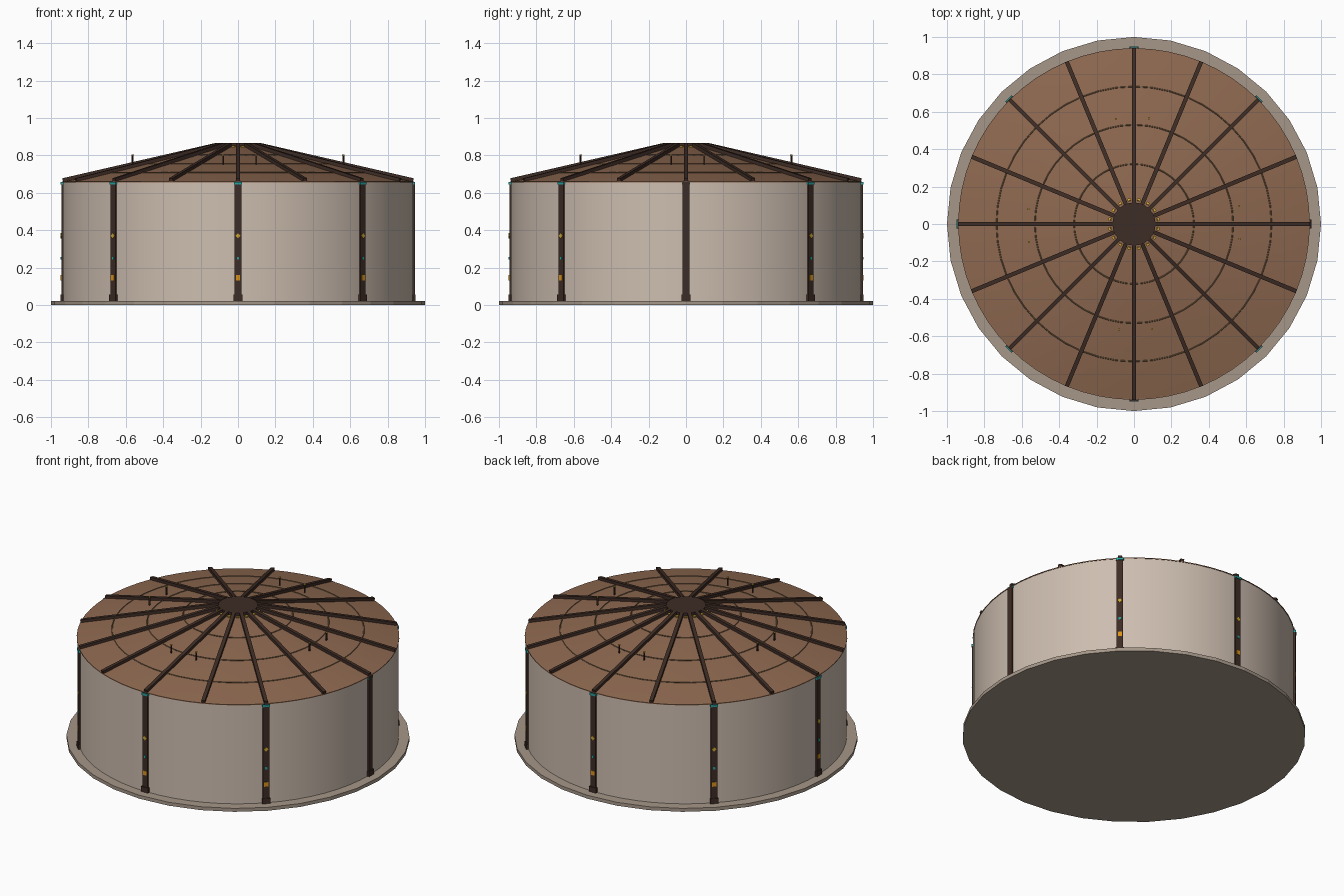
import bpy
import math
from mathutils import Matrix, Vector

cube = bpy.data.objects.get("Cube")
if cube:
    bpy.data.objects.remove(cube, do_unlink=True)


def material(name, rgb):
    m = bpy.data.materials.new(name)
    m.use_nodes = True
    colour = (*rgb, 1)
    m.diffuse_color = colour
    m.node_tree.nodes["Principled BSDF"].inputs["Base Color"].default_value = colour
    return m


PLASTER = material("pale plaster", (0.61, 0.51, 0.43))
STONE = material("base stone", (0.38, 0.31, 0.25))
ROOF = material("brown roof", (0.27, 0.14, 0.08))
TIMBER = material("dark timber", (0.048, 0.025, 0.018))
SEAM = material("roof seam", (0.20, 0.12, 0.06))
GOLD = material("gold", (0.62, 0.38, 0.03))
ORANGE = material("orange", (0.70, 0.29, 0.01))
TEAL = material("teal", (0.02, 0.36, 0.35))

WALL_R, WALL_TOP = 0.94, 0.66
CAP_R, CAP_Z = 0.115, 0.85
SLOPE = (CAP_Z - WALL_TOP) / (WALL_R - CAP_R)


def roof_z(r):
    return WALL_TOP + (WALL_R - r) * SLOPE


def finish(name, mat):
    ob = bpy.context.object
    ob.name = name
    ob.data.materials.append(mat)
    return ob


def drum(name, mat, r1, r2, z1, z2, sides):
    bpy.ops.mesh.primitive_cone_add(vertices=sides, radius1=r1, radius2=r2,
                                    depth=z2 - z1, location=(0, 0, (z1 + z2) / 2))
    return finish(name, mat)


def ring(name, mat, r, z, thick):
    bpy.ops.mesh.primitive_torus_add(major_radius=r, minor_radius=thick, location=(0, 0, z),
                                     major_segments=48, minor_segments=6)
    return finish(name, mat)


def box(name, mat, angle, r, z, size, pitch=0.0, roll=0.0):
    """Box at radius r; size is radial, sideways, upright."""
    bpy.ops.mesh.primitive_cube_add(size=1)
    ob = finish(name, mat)
    ob.data.transform(Matrix.Diagonal((*size, 1)))
    ob.matrix_world = (Matrix.Rotation(angle, 4, "Z") @ Matrix.Translation(Vector((r, 0, z)))
                       @ Matrix.Rotation(pitch, 4, "Y") @ Matrix.Rotation(roll, 4, "X"))
    return ob


# Main round body
drum("base_plate", STONE, 1, 1, 0, 0.022, 32)
wall = drum("round_wall", PLASTER, WALL_R - 0.003, WALL_R - 0.003, 0.02, WALL_TOP, 64)
roof = drum("conical_roof", ROOF, WALL_R, CAP_R - 0.01, WALL_TOP, CAP_Z, 64)
for ob in (wall, roof):
    bpy.context.view_layer.objects.active = ob
    ob.select_set(True)
    bpy.ops.object.shade_smooth_by_angle(angle=math.radians(20))
    ob.select_set(False)
drum("roof_edge", ROOF, WALL_R, WALL_R, WALL_TOP - 0.004, WALL_TOP + 0.001, 64)

# Roof crown
drum("roof_cap", TIMBER, CAP_R, CAP_R, CAP_Z - 0.015, 0.866, 32)
ring("cap_rim", GOLD, CAP_R - 0.004, 0.862, 0.0035)

# Roof seams
for r in (0.32, 0.53, 0.735):
    ring("roof_seam", SEAM, r, roof_z(r), 0.0035)

# Rafters with gold studs between them
pitch = math.atan(SLOPE)
mid = (WALL_R + CAP_R) / 2 - 0.003
length = math.hypot(WALL_R - CAP_R, CAP_Z - WALL_TOP)
for i in range(16):
    a = i * math.tau / 16
    box("rafter", TIMBER, a, mid, roof_z(mid) + 0.005, (length, 0.022, 0.024), pitch)
    box("crown_stud", GOLD, a + math.pi / 16, 0.132, roof_z(0.132) + 0.002,
        (0.012, 0.018, 0.008), pitch)

# Wall posts with their inlays; the post on the +x side is plain
for i in range(8):
    a = i * math.tau / 8
    box("wall_post", TIMBER, a, WALL_R - 0.003, 0.34, (0.016, 0.038, 0.636))
    box("post_foot", TIMBER, a, WALL_R - 0.002, 0.038, (0.024, 0.048, 0.034))
    if i == 0:
        box("post_band", TEAL, a, WALL_R - 0.002, 0.65, (0.012, 0.044, 0.014))
        continue
    box("post_band", TEAL, a, WALL_R, 0.65, (0.018, 0.044, 0.014))
    face = WALL_R + 0.005
    box("diamond_inlay", GOLD, a, face, 0.37, (0.006, 0.02, 0.02), roll=math.pi / 4)
    box("small_inlay", TEAL, a, face, 0.25, (0.006, 0.013, 0.015))
    box("square_inlay", ORANGE, a, face, 0.145, (0.006, 0.024, 0.028))

# Pairs of thin roof pegs with gold tips
for i in range(4):
    for side in (-0.14, 0.17):
        a = i * math.pi / 2 + side
        box("roof_peg", TIMBER, a, 0.57, 0.775, (0.007, 0.007, 0.05))
        box("peg_tip", GOLD, a, 0.57, 0.802, (0.01, 0.01, 0.005))
